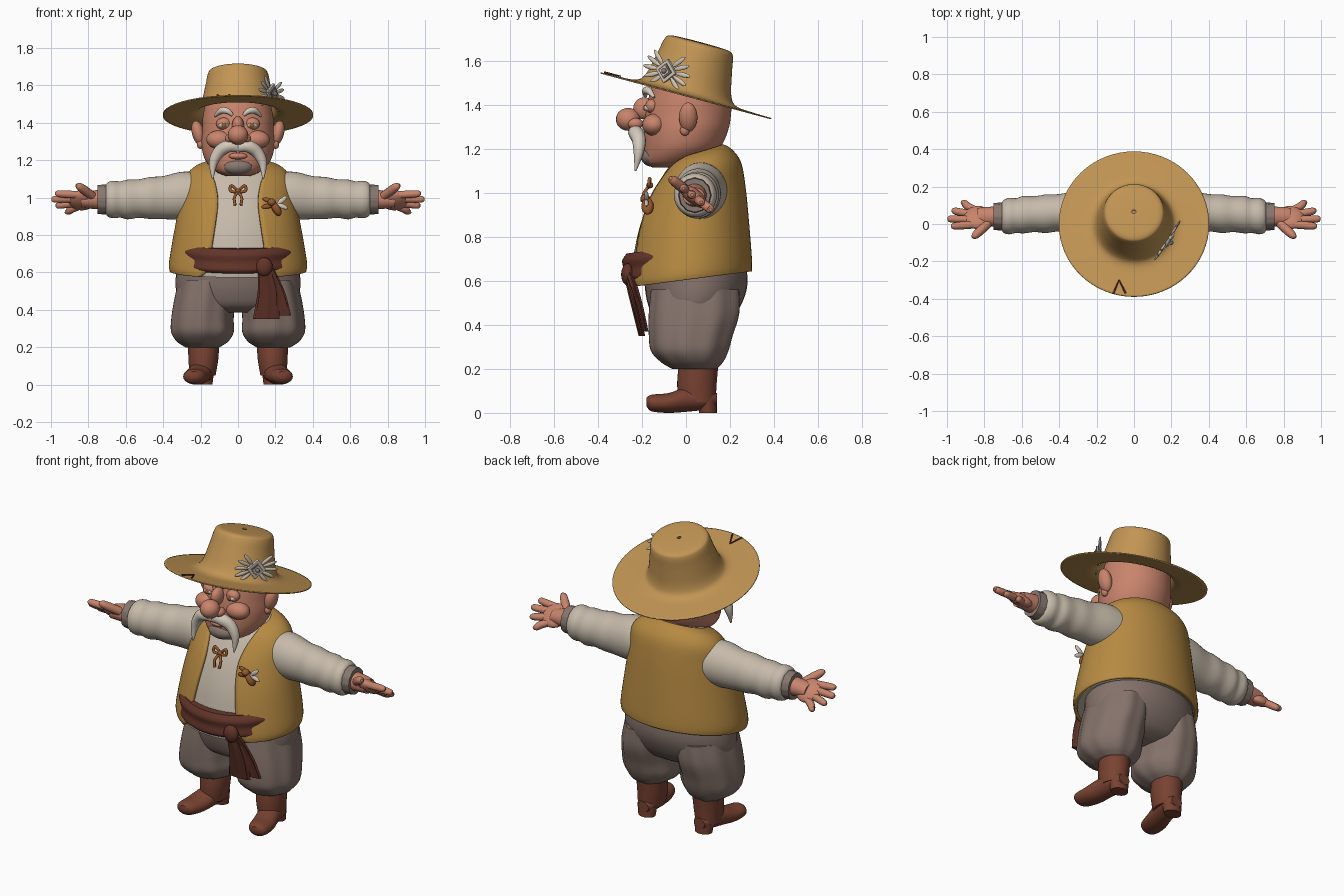
import bpy, bmesh
from math import sin, cos, asin, pi, radians, atan2
from mathutils import Vector

if "Cube" in bpy.data.objects:
    bpy.data.objects.remove(bpy.data.objects["Cube"], do_unlink=True)

parts = []


def make_material(name, *rgb):
    linear = [(c / 255 / 12.92) if c < 11 else ((c / 255 + 0.055) / 1.055) ** 2.4 for c in rgb] + [1]
    mat = bpy.data.materials.new(name)
    mat.use_nodes = True
    mat.diffuse_color = linear
    node = mat.node_tree.nodes["Principled BSDF"]
    node.inputs["Base Color"].default_value = linear
    node.inputs["Roughness"].default_value = 0.8
    return mat


straw = make_material("straw", 194, 149, 84)
mustard = make_material("mustard", 182, 138, 66)
skin = make_material("skin", 200, 132, 108)
linen = make_material("linen", 198, 186, 170)
wool = make_material("taupe wool", 132, 114, 106)
leather = make_material("boot leather", 120, 66, 49)
cloth = make_material("dark red cloth", 98, 52, 41)
hair = make_material("grey", 136, 120, 112)
ivory = make_material("ivory", 212, 202, 188)
bronze = make_material("bronze", 150, 90, 42)


def finish(obj, name, *mats):
    obj.name = name
    obj.data.materials.clear()
    for mat in mats:
        obj.data.materials.append(mat)
    parts.append(obj)
    return obj


def smooth_rows(rows, steps):
    """Catmull-Rom interpolation of profile rows."""
    out = []
    for i in range(len(rows) - 1):
        a, b, c, d = (rows[max(0, min(len(rows) - 1, i + k))] for k in (-1, 0, 1, 2))
        for s in range(steps):
            t = s / steps
            out.append([q + t / 2 * (r - p + t * (2 * p - 5 * q + 4 * r - w + t * (3 * q - p - 3 * r + w)))
                        for p, q, r, w in zip(a, b, c, d)])
    return out + [list(rows[-1])]


def loft(name, rows, *mats, axis="z", side=1, segs=40, steps=5, caps=True, ripple=(0, 0), rule=None):
    """Skin elliptical sections: (t, centre u, centre v, radius u, radius v, tilt, front gap)."""
    bm = bmesh.new()
    rings = []
    gapped = len(rows[0]) > 6
    for row in smooth_rows(rows, steps):
        t, cu, cv, ru, rv = row[:5]
        tilt = row[5] if len(row) > 5 else 0
        start = asin(min(0.99, row[6] / ru)) if gapped else 0
        ring = []
        for j in range(segs + gapped):
            a = start + (2 * pi - 2 * start) * j / segs
            k = 1 + ripple[1] * cos(ripple[0] * a)
            u, v = cu + k * ru * sin(a), cv - k * rv * cos(a)
            co = {"z": (u, v, t + tilt * v), "x": (t, u, v), "y": (u, t, v)}[axis]
            ring.append(bm.verts.new((co[0] * side, co[1], co[2])))
        rings.append(ring)
    for low, high in zip(rings, rings[1:]):
        for j in range(segs):
            k = (j + 1) % len(low)
            bm.faces.new((low[j], low[k], high[k], high[j]))
    if caps:
        bm.faces.new(rings[0])
        bm.faces.new(rings[-1])
        bmesh.ops.recalc_face_normals(bm, faces=bm.faces)
    if rule:
        for f in bm.faces:
            f.material_index = rule(f.calc_center_median())
    mesh = bpy.data.meshes.new(name)
    bm.to_mesh(mesh)
    bm.free()
    obj = bpy.data.objects.new(name, mesh)
    bpy.context.collection.objects.link(obj)
    return finish(obj, name, *mats)


def ball(name, mat, loc, size, rot=(0, 0, 0)):
    bpy.ops.mesh.primitive_uv_sphere_add(segments=20, ring_count=12, location=loc, rotation=rot)
    bpy.context.object.scale = size
    return finish(bpy.context.object, name, mat)


def tube(name, mat, points):
    """Tapered round strand through (x, y, z, radius) points."""
    curve = bpy.data.curves.new(name, "CURVE")
    curve.dimensions = "3D"
    curve.bevel_depth = 1
    curve.bevel_resolution = 3
    curve.use_fill_caps = True
    dense = smooth_rows(points, 4)
    spline = curve.splines.new("POLY")
    spline.points.add(len(dense) - 1)
    for p, (x, y, z, r) in zip(spline.points, dense):
        p.co, p.radius = (x, y, z, 1), r
    obj = bpy.data.objects.new(name, curve)
    bpy.context.collection.objects.link(obj)
    bpy.ops.object.select_all(action="DESELECT")
    obj.select_set(True)
    bpy.context.view_layer.objects.active = obj
    bpy.ops.object.convert(target="MESH")
    return finish(bpy.context.object, name, mat)


def thicken(obj, depth):
    mod = obj.modifiers.new("thickness", "SOLIDIFY")
    mod.thickness = depth
    mod.offset = -1


# Torso: open vest over a shirt cut from the same profile
vest_rows = [(.605, 0, .015, .365, .285, .13, .2), (.66, 0, .015, .368, .285, .13, .165),
             (.85, 0, .025, .335, .26, .13, .13), (1, 0, .045, .305, .225, .13, .11),
             (1.09, 0, .06, .285, .19, .2, .12), (1.145, 0, .06, .235, .15, .25, .14),
             (1.17, 0, .055, .16, .115, .3, .15)]
thicken(loft("vest", vest_rows, mustard, segs=64, caps=False), .018)
shirt_rows = [(t, u, v, ru - .02, rv - .018, tilt) for t, u, v, ru, rv, tilt, gap in vest_rows]
loft("shirt_body", shirt_rows, linen, hair, segs=96,
     rule=lambda c: int(c.y < 0 and c.z > .86 and abs(c.x) < .05 + .02 * sin(c.z * 30)))
loft("collar", [(1.09, 0, .04, .17, .14, .4), (1.125, 0, .04, .165, .135, .45),
                (1.15, 0, .04, .145, .12, .45)], hair)
loft("neck", [(1.08, 0, .04, .13, .11), (1.2, 0, .05, .13, .115), (1.3, 0, .06, .13, .11)], skin)

# Sash with a knot and two hanging tails
loft("sash", [(.63, 0, -.005, .31, .27, .13), (.65, 0, -.005, .33, .285, .13), (.69, 0, -.005, .325, .28, .13),
              (.73, 0, -.005, .33, .285, .13), (.76, 0, -.005, .31, .265, .13)], cloth, segs=56)
ball("sash_knot", cloth, (.14, -.265, .63), (.045, .03, .05))
loft("sash_tail_front", [(.64, .14, -.265, .03, .02), (.5, .16, -.235, .05, .016), (.35, .15, -.2, .065, .014)],
     cloth, ripple=(7, .12))
loft("sash_tail_side", [(.64, .15, -.26, .03, .02), (.5, .2, -.215, .045, .016), (.37, .235, -.185, .045, .014)],
     cloth, ripple=(7, .12))

# Baggy trousers
loft("trouser_seat", [(.75, 0, .03, .3, .23), (.6, 0, .045, .33, .235), (.5, 0, .04, .33, .215),
                      (.42, 0, .03, .29, .17), (.385, 0, .03, .2, .1)], wool)

# Paired parts of body and limbs
for s, tag in ((1, "left_"), (-1, "right_")):
    loft(tag + "trouser_leg", [(.56, .165, .045, .15, .2), (.45, .18, .04, .16, .205), (.35, .19, .025, .165, .19),
                               (.28, .19, .02, .165, .175), (.23, .19, .03, .135, .14), (.2, .19, .04, .09, .1)],
         wool, side=s, segs=64, ripple=(9, .022))
    loft(tag + "boot_shaft", [(.25, .185, .06, .085, .09), (.14, .185, .05, .08, .09), (.05, .19, .05, .07, .085)],
         leather, side=s)
    loft(tag + "boot_foot", [(-.18, .235, .05, .025, .02), (-.155, .235, .045, .055, .038), (-.08, .222, .045, .068, .045),
                             (0, .205, .06, .065, .055), (.09, .19, .065, .06, .05), (.14, .185, .06, .035, .03)],
         leather, axis="y", side=s)
    loft(tag + "boot_heel", [(0, .187, .1, .05, .04), (.06, .187, .095, .058, .045)], leather, side=s, steps=2)
    loft(tag + "sleeve", [(.2, .07, 1.01, .12, .125), (.3, .065, 1.01, .115, .128), (.4, .06, 1, .1, .115),
                          (.47, .055, .998, .103, .112), (.53, .053, .995, .096, .103), (.59, .05, .99, .1, .106),
                          (.63, .045, .99, .093, .097), (.67, .042, .99, .097, .1), (.7, .04, .99, .085, .088),
                          (.71, .04, .99, .06, .06)], linen, axis="x", side=s)
    loft(tag + "cuff", [(.69, .04, .99, .075, .08), (.72, .04, .99, .073, .078), (.75, .04, .99, .07, .076)],
         hair, axis="x", side=s, ripple=(12, .02))
    loft(tag + "wrist", [(.72, .04, .99, .055, .055), (.8, .038, .988, .052, .046), (.84, .035, .985, .05, .04)],
         skin, axis="x", side=s)

    # Hand: across runs from little finger to thumb
    def hand_point(x, w, r):
        return (s * x, .035 - .77 * w, .985 + .6 * w, r)
    ball(tag + "palm", skin, hand_point(.835, 0, 0)[:3], (.075, .075, .034), (-radians(38), 0, 0))
    for finger, base, tip, reach in (("little", -.052, -.1, .925), ("ring", -.02, -.045, .975),
                                     ("middle", .016, .01, .998), ("index", .05, .06, .978)):
        tube(tag + finger + "_finger", skin, [hand_point(.85, base, .02), hand_point((.85 + reach) / 2, (base + tip) / 2, .021),
             hand_point(reach - .015, tip, .018), hand_point(reach, tip, .007)])
    tube(tag + "thumb", skin, [hand_point(.78, .04, .024), hand_point(.82, .09, .024),
                               hand_point(.85, .125, .02), hand_point(.865, .137, .008)])

    # Face pairs
    ball(tag + "ear", skin, (s * .212, .01, 1.345), (.034, .042, .068), (0, s * .25, 0))
    ball(tag + "earlobe", skin, (s * .2, -.005, 1.285), (.02, .022, .025))
    ball(tag + "cheek", skin, (s * .1, -.145, 1.31), (.07, .055, .05))
    ball(tag + "nostril", skin, (s * .042, -.23, 1.315), (.028, .035, .026))
    ball(tag + "eyelid", skin, (s * .077, -.155, 1.395), (.04, .03, .033))
    ball(tag + "eyeball", ivory, (s * .077, -.17, 1.387), (.028, .022, .017))
    ball(tag + "iris", bronze, (s * .075, -.188, 1.387), (.013, .006, .013))
    tube(tag + "eyebrow", ivory, [(s * .03, -.185, 1.44, .008), (s * .055, -.185, 1.462, .016),
                                  (s * .09, -.17, 1.465, .017), (s * .125, -.145, 1.435, .006)])
    tube(tag + "moustache", ivory, [(0, -.225, 1.265, .025), (s * .05, -.23, 1.275, .034), (s * .1, -.215, 1.245, .033),
                                    (s * .132, -.215, 1.185, .024), (s * .135, -.23, 1.1, .004)])


# Head, with cropped hair and beard stubble as coloured regions
def head_colour(c):
    crop = c.z > 1.345 and c.y > -.07
    stubble = c.y < -.06 and c.z < 1.2 + .55 * max(0, abs(c.x) - .05)
    return int(crop or stubble)


loft("head", [(1.115, 0, -.08, .06, .07), (1.14, 0, -.06, .12, .125), (1.2, 0, -.02, .175, .17), (1.28, 0, 0, .195, .19),
              (1.36, 0, .01, .192, .195), (1.44, 0, .018, .187, .186), (1.52, 0, .02, .165, .165),
              (1.57, 0, .02, .12, .12)], skin, hair, segs=96, steps=8, rule=head_colour)
ball("nose", skin, (0, -.263, 1.335), (.055, .056, .052))
ball("nose_bridge", skin, (0, -.19, 1.385), (.032, .05, .05))
ball("lower_lip", skin, (0, -.19, 1.222), (.05, .025, .018))
ball("chin", hair, (0, -.155, 1.165), (.08, .05, .045))

# Wide hat, tilted back on the head
tip = -radians(15)
hat = loft("hat", [(0, 0, 0, r, r) if i < 1 else (h, 0, 0, r, r) for i, (h, r) in enumerate(
    ((0, .402), (.002, .32), (.01, .235), (.05, .2), (.15, .176), (.22, .162), (.242, .145), (.248, .1), (.25, .01)))],
    straw, segs=64, caps=False)
hat.location.z, hat.rotation_euler.x = 1.445, tip
thicken(hat, .006)
# Torn crack on the brim
for lean in (-.03, .035):
    crack = tube("brim_crack", cloth, [(-.08, -.31, .006, .003), (-.08 + lean, -.385, .004, .005)])
    crack.location.z, crack.rotation_euler.x = 1.445, tip

# Feathered hat badge
centre, turn = Vector((.174, -.084, 1.555)), radians(57)
along = Vector((cos(turn), sin(turn), 0))
out = Vector((sin(turn), -cos(turn), 0))
for half in (0, pi):
    for k in range(-2, 3):
        a = half + k * .38 + .2
        mid = centre + (along * cos(a) - Vector((0, 0, sin(a)))) * (.088 - .006 * abs(k)) + out * .006
        ball("badge_feather", ivory, mid, (.042, .007, .011), (0, a, turn))
for name, mat, size, lift in (("badge_plate", ivory, .078, .01), ("badge_inset", hair, .05, .016),
                              ("badge_centre", ivory, .036, .02)):
    bpy.ops.mesh.primitive_cube_add(size=1, location=centre + out * lift, rotation=(0, pi / 4 + .2, turn))
    bpy.context.object.scale = (size, .016, size)
    finish(bpy.context.object, name, mat)
ball("badge_stud", hair, centre + out * .03, (.012, .012, .012))

# Winged insect brooch on the vest
ball("brooch_body", bronze, (.205, -.175, .94), (.022, .028, .042), (0, -.5, 0))
ball("brooch_head", bronze, (.18, -.185, .975), (.022, .022, .02))
for x, z, a in ((.165, .985, .3), (.235, .985, -.7), (.16, .955, -.2), (.235, .955, .4)):
    ball("brooch_wing", ivory if x > .2 else bronze, (x, -.18, z), (.035, .01, .013), (0, a, 0))

# Shirt lacing
ball("lace_knot", bronze, (0, -.165, 1.035), (.016, .016, .014))
for s in (-1, 1):
    tube("lace_loop", bronze, [(0, -.165, 1.035, .007), (s * .035, -.165, 1.065, .008),
                               (s * .04, -.17, 1.035, .008), (0, -.17, 1.03, .007)])
    tube("lace_end", bronze, [(0, -.17, 1.03, .007), (s * .02, -.19, 1, .008), (s * .015, -.2, .96, .008)])

# Soft shading with crisp rims
bpy.ops.object.select_all(action="DESELECT")
for obj in parts:
    obj.select_set(True)
bpy.context.view_layer.objects.active = parts[0]
bpy.ops.object.shade_smooth_by_angle(angle=radians(45))
